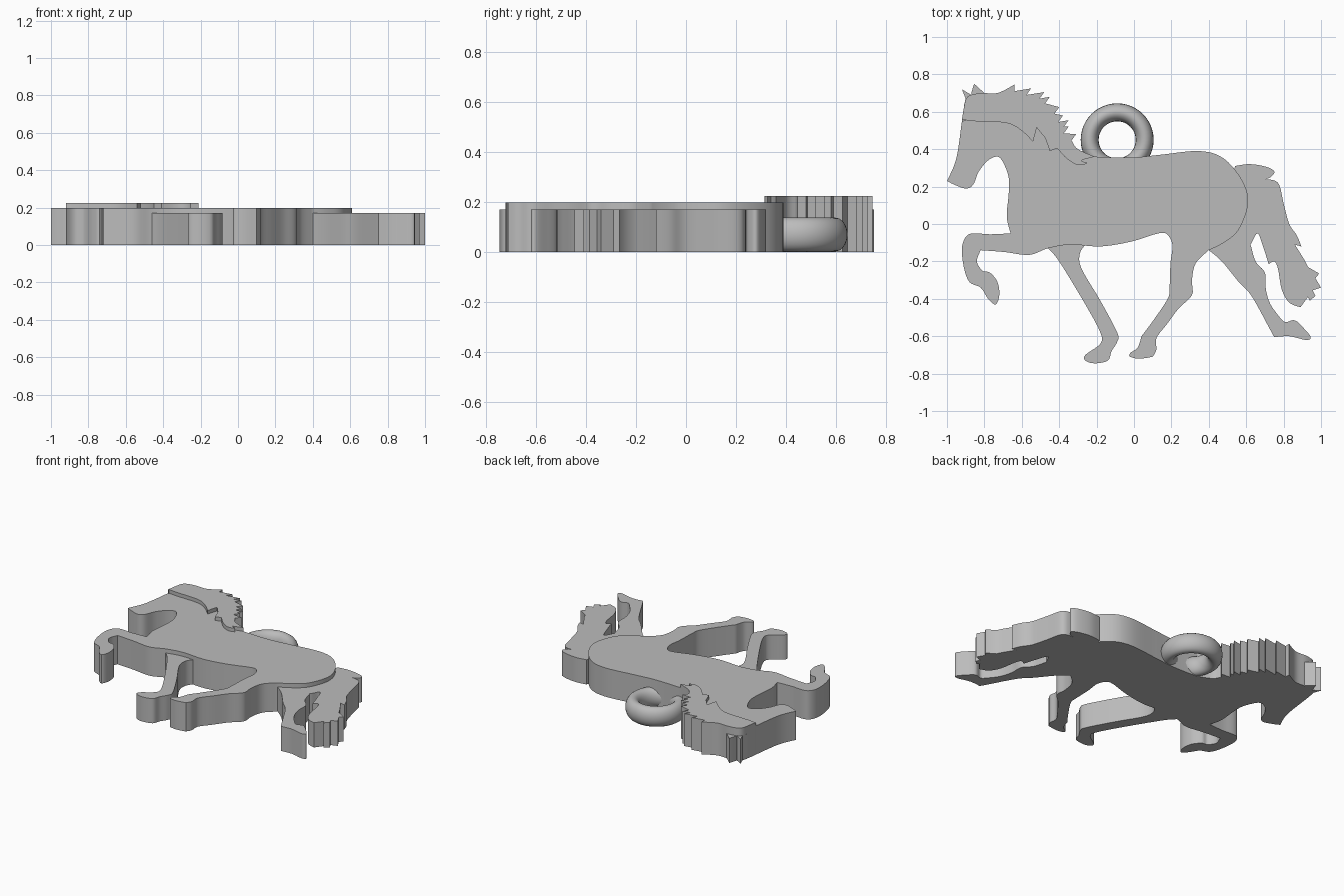
import bpy
import bmesh
import math
from mathutils import Vector

default_cube = bpy.data.objects.get("Cube")
if default_cube:
    bpy.data.objects.remove(default_cube, do_unlink=True)

# One plain grey for the whole pendant
grey = bpy.data.materials.new("plain_grey")
grey.use_nodes = True
grey_colour = (0.5, 0.5, 0.5, 1)
grey.diffuse_color = grey_colour
grey.node_tree.nodes["Principled BSDF"].inputs["Base Color"].default_value = grey_colour


def smooth(points, steps=5):
    """Flowing stroke through the points; its two ends stay as corners."""
    knots = [Vector(p) for p in points]
    knots = [knots[0]] + knots + [knots[-1]]
    stroke = []
    for before, start, end, after in zip(knots, knots[1:], knots[2:], knots[3:]):
        leave, arrive = (end - before) / 2, (after - start) / 2
        for step in range(steps):
            t = step / steps
            ease = t * t * (3 - 2 * t)
            place = start.lerp(end, ease)
            place += leave * t * (1 - t) ** 2 - arrive * t * t * (1 - t)
            stroke.append(tuple(place))
    stroke.append(tuple(points[-1]))
    return stroke


def finish(obj, name):
    obj.name = name
    obj.data.name = name
    obj.data.materials.append(grey)
    bpy.ops.object.select_all(action="DESELECT")
    obj.select_set(True)
    bpy.context.view_layer.objects.active = obj
    bpy.ops.object.shade_smooth_by_angle(angle=math.radians(35))


def slab(name, outline, height):
    """Flat plate cut to an outline given in hundredths, standing on the ground."""
    bm = bmesh.new()
    corners = []
    previous = Vector(outline[-1])
    for point in outline:
        if (Vector(point) - previous).length > 0.05:
            corners.append(bm.verts.new((point[0] / 100, point[1] / 100, 0)))
        previous = Vector(point)
    base = bm.faces.new(corners)
    raised = bmesh.ops.extrude_face_region(bm, geom=[base], use_keep_orig=True)
    top = [item for item in raised["geom"] if isinstance(item, bmesh.types.BMVert)]
    bmesh.ops.translate(bm, verts=top, vec=(0, 0, height))
    bmesh.ops.recalc_face_normals(bm, faces=bm.faces)
    mesh = bpy.data.meshes.new(name)
    bm.to_mesh(mesh)
    bm.free()
    obj = bpy.data.objects.new(name, mesh)
    bpy.context.collection.objects.link(obj)
    finish(obj, name)


BODY_HEIGHT, MANE_HEIGHT, FAR_HEIGHT = 0.198, 0.223, 0.17

# Body with head, raised foreleg and near hind leg
face = smooth([(-100, 23), (-95, 35), (-92, 55)])
under_mane = [(-80, 58), (-60, 58), (-50, 54), (-40, 44), (-30, 37)]
back_and_rump = smooth([(-21, 36), (-2, 35.5), (14, 37), (35, 39), (48, 35), (58, 23),
                        (61, 11), (56, -3), (48, -10), (40, -14)])
hind_leg_rear = smooth([(40, -14), (33, -21), (31, -30), (31, -38), (24, -45), (18, -53),
                        (12, -61), (12, -67), (10, -71)])
hind_hoof = smooth([(10, -71), (3, -72), (-2, -71), (-2, -69), (2, -66), (4, -60)])
hind_leg_front = smooth([(4, -60), (10, -52), (18, -40), (19, -34), (19.5, -21),
                         (20.5, -11), (17, -5), (11, -5.5)])
belly = smooth([(11, -5.5), (-2, -9.5), (-18, -12), (-34, -11), (-46, -13), (-56, -16.5),
                (-69, -15), (-82, -14)])
raised_foot = smooth([(-82, -14), (-84, -20), (-81, -25), (-77, -26), (-73, -31),
                      (-72, -38), (-74, -43), (-78, -40), (-82, -34), (-88, -31),
                      (-91, -23), (-92, -13), (-90, -7), (-86, -5), (-77, -5.5), (-66, -5)])
chest_and_throat = smooth([(-66, -5), (-68, 4), (-67, 16), (-67, 25), (-70, 33), (-73, 36),
                           (-78, 34), (-83, 28), (-86, 21), (-90, 19), (-96, 21), (-100, 23)])
slab("body", face + under_mane + back_and_rump + hind_leg_rear + hind_hoof
     + hind_leg_front + belly + raised_foot + chest_and_throat, BODY_HEIGHT)

# Mane: toothed crest, ragged lower edge
forelock = smooth([(-92, 55), (-91, 62), (-89, 68), (-82, 70), (-73, 70), (-64, 74.5)])
crest_tips = [(-55, 72.5), (-48, 70.5), (-45, 68), (-40, 62.5), (-38, 58), (-35, 55.5),
              (-35, 52), (-31, 48)]
crest = [(-64, 71)]
for tip in crest_tips:
    crest += [tip, (tip[0] - 2.5, tip[1] - 3.5)]
withers = smooth([(-33, 44), (-30, 40), (-21, 36)])
mane_tail = smooth([(-21, 36), (-28, 34), (-25, 32.5), (-30, 31.5), (-36, 35), (-41, 40.5)])
mane_locks = [(-45, 39), (-47.5, 46), (-52, 51.5), (-54, 44)]
cheek_edge = smooth([(-54, 44), (-59, 49), (-65, 53), (-72, 54.5), (-86, 55), (-92, 56)])
slab("mane", forelock + crest + withers + mane_tail + mane_locks + cheek_edge, MANE_HEIGHT)

# Ears
slab("right_ear", [(-91, 63), (-90, 67), (-92, 72), (-87, 69), (-86, 65)], FAR_HEIGHT)
slab("left_ear", [(-87, 67), (-87, 70), (-85.5, 75), (-80, 70), (-82, 66)], FAR_HEIGHT)

# Far foreleg
foreleg = smooth([(-46, -13), (-40, -20), (-26, -43), (-18, -58), (-18, -64), (-26, -70),
                  (-26, -73), (-21, -74.5), (-14, -73), (-12, -68), (-9, -63), (-9, -58),
                  (-18, -41), (-28, -24), (-29, -16), (-26, -11)])
slab("far_foreleg", foreleg + [(-30, -4), (-45, -4)], FAR_HEIGHT)

# Far hind leg
far_rear = smooth([(40, -14), (47, -20), (56, -31), (61, -36), (65, -42), (72, -55), (75, -60.5)])
far_hoof = smooth([(75, -60.5), (83, -60), (92, -62), (94.5, -60.5), (91, -56), (86, -51.5),
                   (81, -52.5), (78, -50)])
far_front = smooth([(78, -50), (73, -43), (70.5, -35), (70, -26), (65, -20), (62, -10), (58, 0)])
slab("far_hind_leg", far_rear + far_hoof + far_front + [(40, 2)], FAR_HEIGHT)

# Tail: smooth dock, ragged tip
dock = smooth([(54, 31), (62, 32), (71, 30.5), (75, 28), (73, 25), (70, 24)])
tail_outer = smooth([(70, 24), (77, 22), (80, 11), (83, 0), (87, -6), (89.5, -12)])
tail_tip = [(86, -11), (91, -19), (93, -23), (99, -26.5), (97, -29), (100, -34), (95.5, -35.5),
            (97, -38.5), (94, -41), (93, -39)]
tail_inner = smooth([(89, -44.5), (83, -42), (79, -35), (77, -24), (75, -20), (72, -21.5)])
tail_root = smooth([(72, -21.5), (69, -12), (66, -5), (62, -11), (60, -5), (58, -1)])
slab("tail", dock + tail_outer + tail_tip + tail_inner + tail_root + [(50, 8)], FAR_HEIGHT)

# Hanging ring, taller than it is wide in section
bpy.ops.mesh.primitive_torus_add(location=(-0.09, 0.45, 0.07), major_radius=0.147,
                                 minor_radius=0.048, major_segments=48, minor_segments=20)
ring = bpy.context.object
ring.scale.z = 1.4
finish(ring, "hanging_ring")
